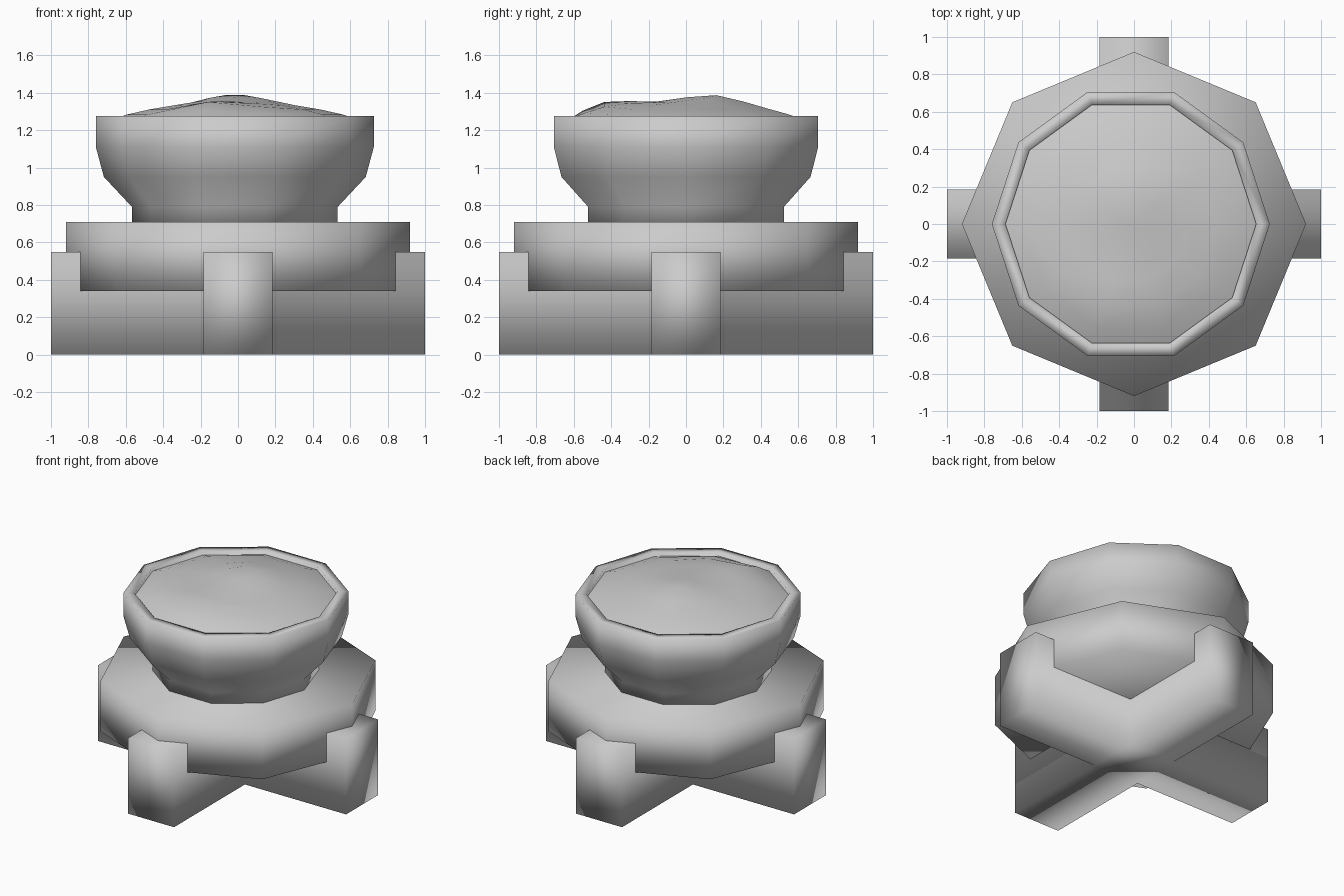
import bpy, bmesh, math

if "Cube" in bpy.data.objects:
    bpy.data.objects.remove(bpy.data.objects["Cube"])


def finish(name, bm):
    """Turn a bmesh into a smooth-shaded object."""
    bmesh.ops.recalc_face_normals(bm, faces=bm.faces)
    mesh = bpy.data.meshes.new(name)
    bm.to_mesh(mesh)
    bm.free()
    for p in mesh.polygons:
        p.use_smooth = True
    obj = bpy.data.objects.new(name, mesh)
    bpy.context.collection.objects.link(obj)
    return obj


def lathe(name, profile, sides, cx=0.0, height=None, caps=True):
    """Low-poly turned shape; a zero-radius last point closes to a fan."""
    bm = bmesh.new()

    def vert(r, z, i):
        a = 2 * math.pi * i / sides
        x, y = r * math.cos(a), r * math.sin(a)
        return bm.verts.new((x + cx, y, height(x, y) if height else z))

    rings = [[vert(r, z, i) for i in range(sides)] if r else [vert(0, z, 0)]
             for r, z in profile]
    for a, b in zip(rings, rings[1:]):
        for i in range(sides):
            j = (i + 1) % sides
            if len(b) == 1:
                bm.faces.new((a[i], a[j], b[0]))
            else:
                bm.faces.new((a[i], a[j], b[j], b[i]))
    if caps:
        bm.faces.new(rings[0])
        if len(rings[-1]) > 1:
            bm.faces.new(rings[-1])
    return finish(name, bm)


# Cross-shaped foot: plus outline extruded upwards
W, L, H = 0.185, 1.0, 0.55
bm = bmesh.new()
outline = []
for k in range(4):
    c, s = round(math.cos(k * math.pi / 2)), round(math.sin(k * math.pi / 2))
    for x, y in ((L, -W), (L, W), (W, W)):
        outline.append(bm.verts.new((x * c - y * s, x * s + y * c, 0)))
bottom = bm.faces.new(outline)
top = bmesh.ops.extrude_face_region(bm, geom=[bottom], use_keep_orig=True)
bmesh.ops.translate(bm, vec=(0, 0, H),
                    verts=[v for v in top["geom"] if isinstance(v, bmesh.types.BMVert)])
finish("cross_foot", bm)

# Octagonal plate resting in the foot
lathe("octagonal_plate", [(0.92, 0.34), (0.92, 0.71)], 8)

# Ten-sided bowl with a flat rim and inner wall
CX = -0.017
lathe("bowl", [(0.55, 0.70), (0.55, 0.79), (0.70, 0.95), (0.743, 1.11),
               (0.743, 1.275), (0.67, 1.275), (0.67, 1.15)], 10, CX)

# Lumpy filling: shallow dome with two soft bumps
BUMPS = [(0.0, 0.16, 0.045, 0.15), (-0.05, -0.45, 0.055, 0.12)]


def filling_height(x, y):
    r = math.hypot(x, y)
    edge = max(0.0, 1 - (r / 0.67) ** 2)
    z = 1.25 + 0.10 * edge ** 0.8
    for bx, by, h, s in BUMPS:
        z += h * math.exp(-((x - bx) ** 2 + (y - by) ** 2) / (2 * s * s)) * min(1, 4 * edge)
    return z


lathe("filling", [(r, 0) for r in (0.67, 0.58, 0.46, 0.32, 0.17, 0)], 10, CX,
      filling_height, caps=False)
